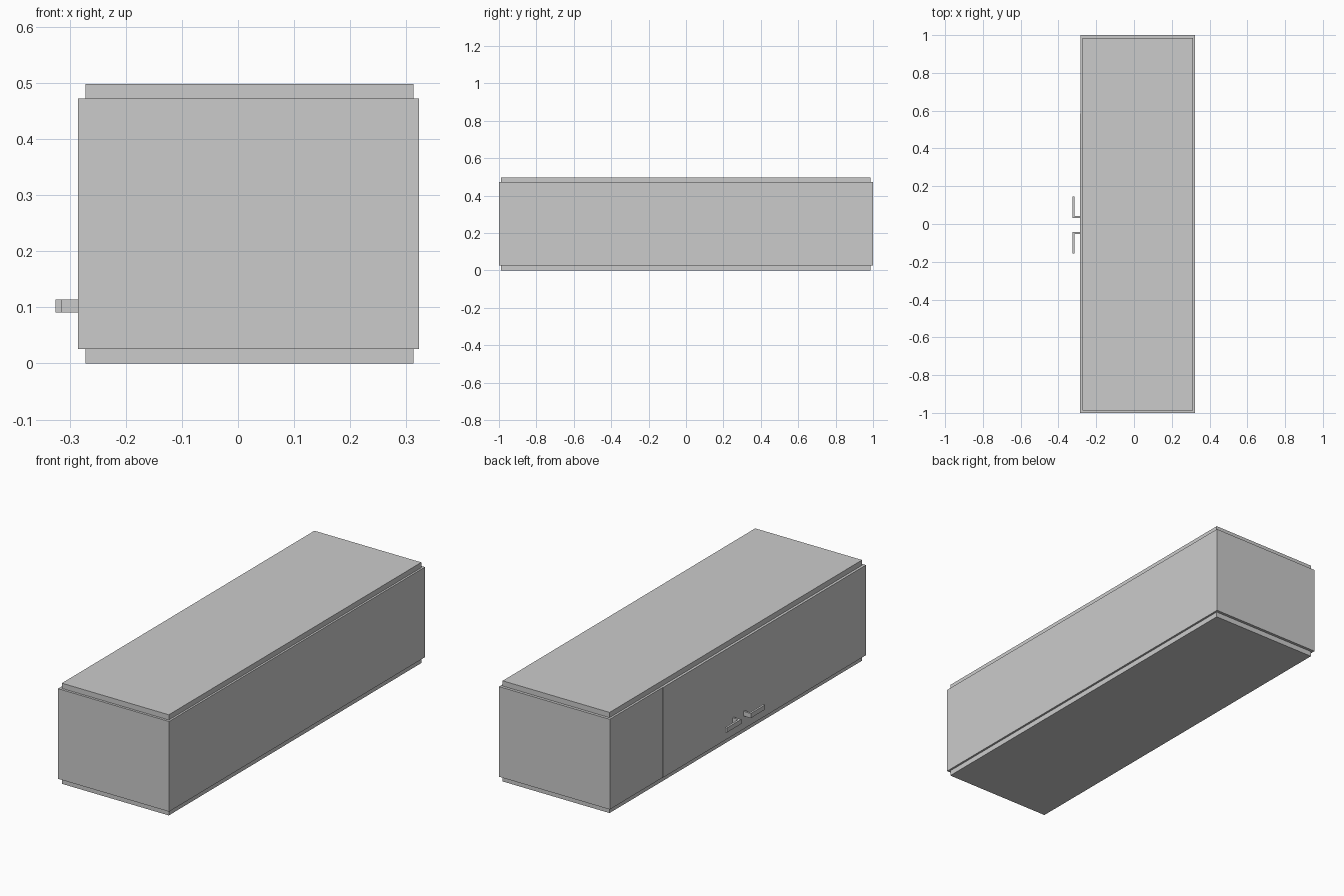
import bpy, bmesh

if "Cube" in bpy.data.objects:
    bpy.data.objects.remove(bpy.data.objects["Cube"])


def new_object(name, bm):
    bmesh.ops.recalc_face_normals(bm, faces=bm.faces[:])
    mesh = bpy.data.meshes.new(name)
    bm.to_mesh(mesh)
    bm.free()
    obj = bpy.data.objects.new(name, mesh)
    bpy.context.collection.objects.link(obj)
    return obj


def prism(name, outline, z0, z1):
    """Extrude a flat xy outline from z0 up to z1."""
    bm = bmesh.new()
    face = bm.faces.new([bm.verts.new((x, y, z0)) for x, y in outline])
    top = bmesh.ops.extrude_face_region(bm, geom=[face])["geom"]
    verts = [g for g in top if isinstance(g, bmesh.types.BMVert)]
    bmesh.ops.translate(bm, verts=verts, vec=(0, 0, z1 - z0))
    return new_object(name, bm)


def box(name, x0, x1, y0, y1, z0, z1):
    return prism(name, [(x0, y0), (x1, y0), (x1, y1), (x0, y1)], z0, z1)


BODY_Z = (0.026, 0.472)
DOOR_X = -0.285

# Long cabinet body
box("cabinet_body", -0.283, 0.323, -1, 1, *BODY_Z)

# Inset plates above and below the body
for name, z0, z1 in (("base_plate", 0, BODY_Z[0]), ("top_plate", BODY_Z[1], 0.498)):
    box(name, -0.272, 0.313, -0.988, 0.986, z0, z1)

# Thin door front, ending at the visible seam
box("door_front", DOOR_X, -0.283, -1, 0.586, *BODY_Z)

# Mirrored pair of L-shaped handles
MID_Y = -0.005
for name, side in (("left_handle", 1), ("right_handle", -1)):
    profile = [(DOOR_X, 0.037), (-0.325, 0.037), (-0.325, 0.15),
               (-0.315, 0.15), (-0.315, 0.047), (DOOR_X, 0.047)]
    prism(name, [(x, MID_Y + side * y) for x, y in profile], 0.091, 0.114)
